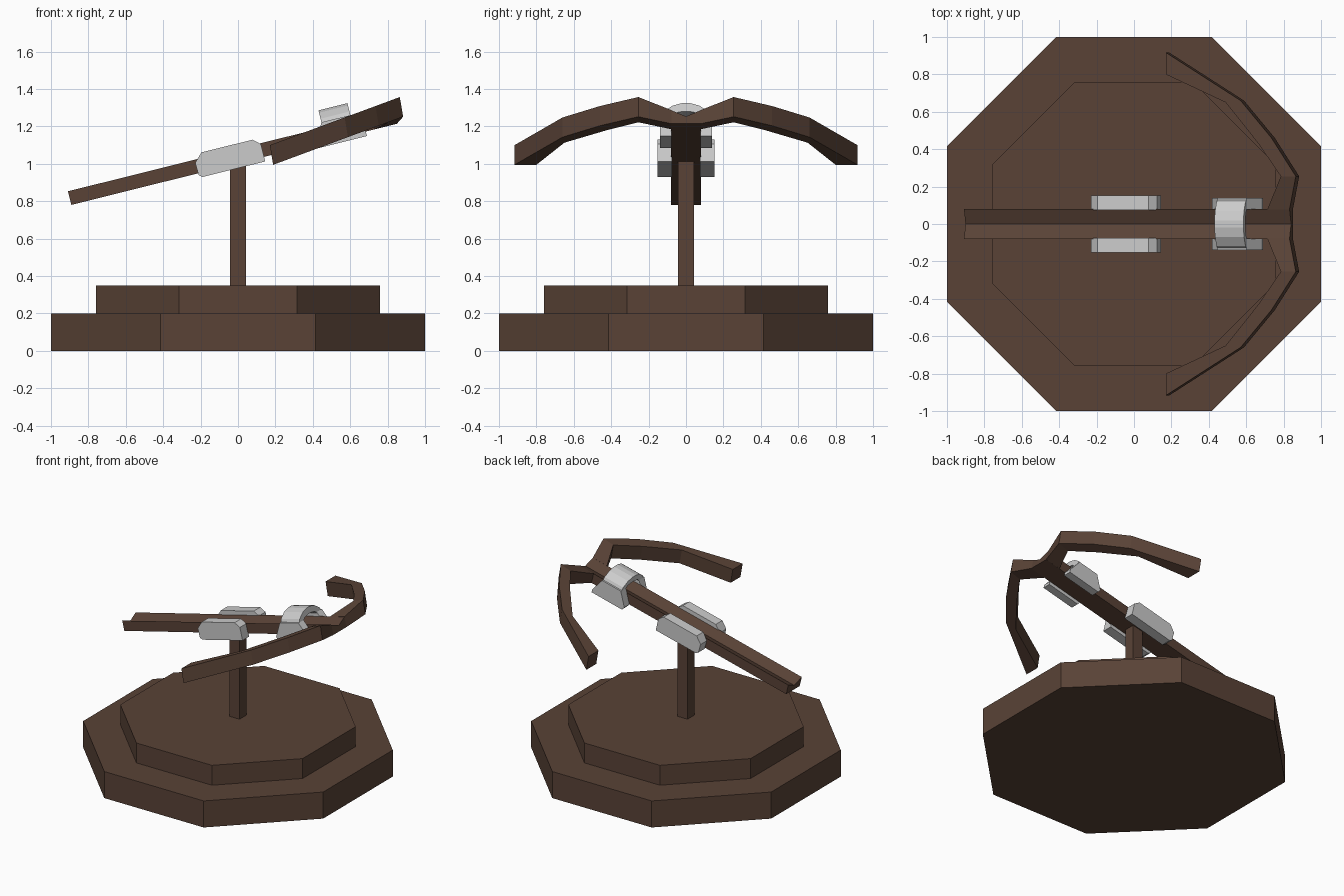
import bpy, math
from math import sin, cos, pi

if "Cube" in bpy.data.objects:
    bpy.data.objects.remove(bpy.data.objects["Cube"])

TILT = math.radians(14)
PIVOT_Z = 1.08

wood = bpy.data.materials.new("dark_wood")
wood.diffuse_color = (0.10, 0.055, 0.037, 1)
wood.use_nodes = True
wood.node_tree.nodes["Principled BSDF"].inputs["Base Color"].default_value = wood.diffuse_color


def to_world(u, y, v):
    """Tilted stock frame (u along stock, v up from its top) to world."""
    return (u * cos(TILT) - v * sin(TILT), y, PIVOT_Z + u * sin(TILT) + v * cos(TILT))


def loft(name, rings, mat=None, mirror=False):
    """Skin equal-length rings and cap both ends."""
    n = len(rings[0])
    verts = [p for r in rings for p in r]
    faces = [list(range(n))[::-1], [len(verts) - n + i for i in range(n)]]
    for k in range(len(rings) - 1):
        for i in range(n):
            j = (i + 1) % n
            faces.append([k * n + i, k * n + j, (k + 1) * n + j, (k + 1) * n + i])
    import bmesh
    me = bpy.data.meshes.new(name)
    me.from_pydata(verts, [], faces)
    bm = bmesh.new()
    bm.from_mesh(me)
    bmesh.ops.recalc_face_normals(bm, faces=bm.faces)
    bm.to_mesh(me)
    bm.free()
    ob = bpy.data.objects.new(name, me)
    bpy.context.collection.objects.link(ob)
    if mat:
        me.materials.append(mat)
    if mirror:
        m = ob.modifiers.new("mirror", 'MIRROR')
        m.use_axis = (False, True, False)
        m.use_mirror_merge = False
    return ob


def prism(name, sides, apothem, z0, z1):
    r = apothem / cos(pi / sides)
    ring = [(r * cos(2 * pi * (i + 0.5) / sides), r * sin(2 * pi * (i + 0.5) / sides))
            for i in range(sides)]
    return loft(name, [[(x, y, z) for x, y in ring] for z in (z0, z1)], wood)


# Stepped octagonal base and square post
prism("base_lower", 8, 1.0, 0.0, 0.20)
prism("base_upper", 8, 0.76, 0.20, 0.35)
prism("post", 4, 0.042, 0.35, 1.02)

# Tilted stock with a V groove along its top
stock = [(-0.08, -0.075), (0.08, -0.075), (0.08, 0), (0, -0.035), (-0.08, 0)]
loft("stock", [[to_world(u, y, v) for y, v in stock] for u in (-0.937, 0.857)], wood)


# Swept bow limbs, mirrored
def limb_ring(inner, outer):
    def pt(p, low):
        x, y = p
        z = 1.10 + 0.37 * (x - 0.17)
        return (x + 0.018, y, z - 0.105) if low else (x, y, z)
    return [pt(inner, 0), pt(outer, 0), pt(outer, 1), pt(inner, 1)]


root = [to_world(u, 0.078, v) for u, v in
        [(0.735, 0), (0.857, 0), (0.857, -0.075), (0.735, -0.075)]]
limbs = [root,
         limb_ring((0.785, 0.255), (0.865, 0.255)),
         limb_ring((0.665, 0.43), (0.735, 0.46)),
         limb_ring((0.49, 0.65), (0.57, 0.66)),
         limb_ring((0.17, 0.80), (0.17, 0.917))]
loft("bow_limbs", limbs, wood, mirror=True)

# Metal pivot plates either side of the post
plate = [(-0.22, -0.10), (0.125, -0.10), (0.125, -0.005), (0.088, 0.029),
         (-0.195, 0.029), (-0.24, -0.017), (-0.238, -0.085)]
loft("pivot_plates", [[to_world(u, y, v) for u, v in plate] for y in (0.075, 0.153)],
     mirror=True)

# Metal bracket: splayed legs and a faceted arch over the groove
leg = [(0.425, -0.10), (0.685, -0.10), (0.685, -0.075), (0.627, 0.03),
       (0.467, 0.03), (0.41, -0.075)]
loft("bracket_legs", [[to_world(u, y, v) for u, v in leg] for y in (0.078, 0.14)],
     mirror=True)
outer = [(0.132, 0.02), (0.118, 0.05), (0.07, 0.083), (0.02, 0.096)]
inner = [(0.02, 0.05), (0.06, 0.042), (0.082, 0.02)]
arch = (outer + [(-y, v) for y, v in reversed(outer)]
        + [(-y, v) for y, v in reversed(inner)] + inner)
loft("bracket_arch", [[to_world(u, y, v) for y, v in arch] for u in (0.467, 0.627)])
